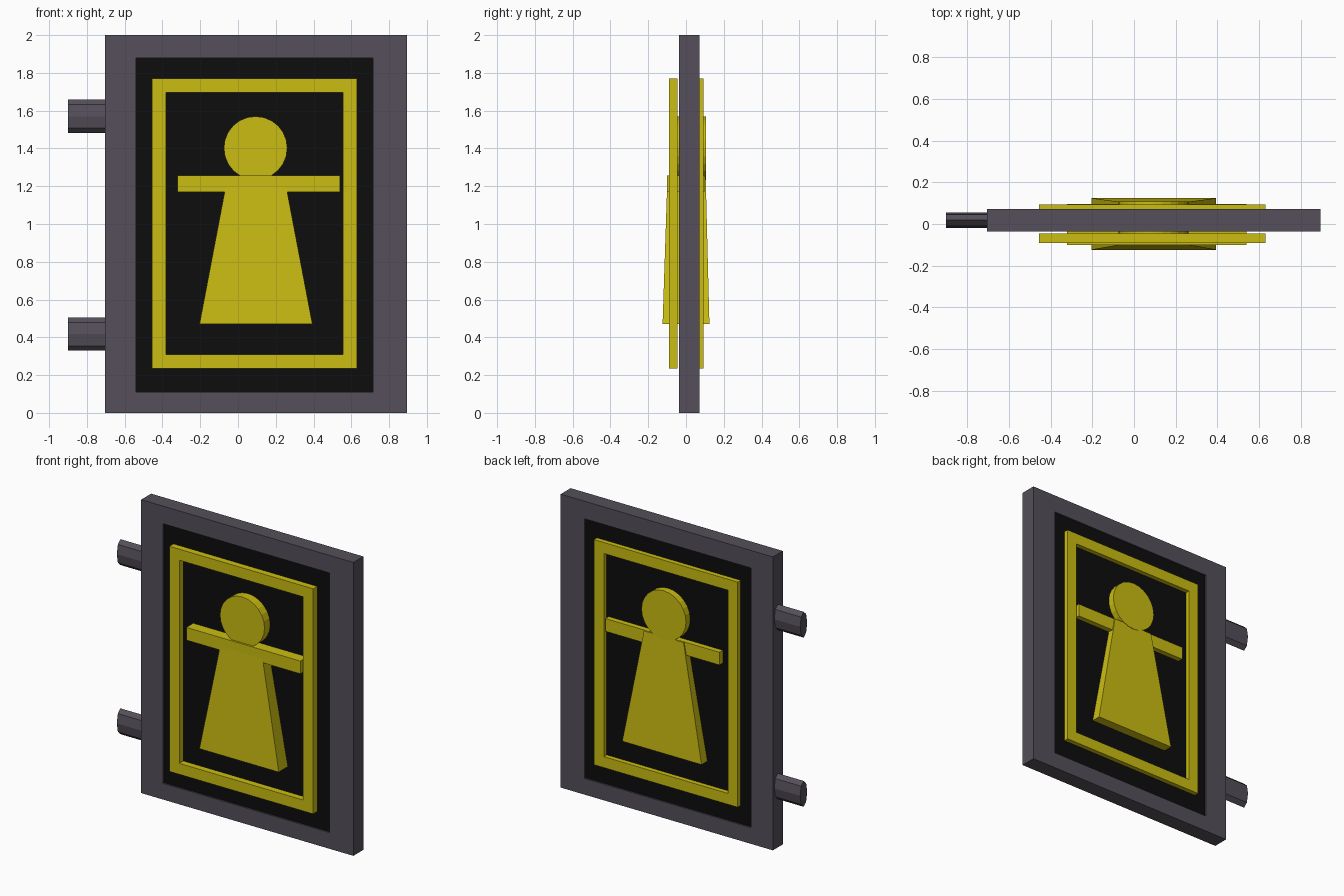
import bpy, bmesh, math
from mathutils import Matrix

if "Cube" in bpy.data.objects:
    bpy.data.objects.remove(bpy.data.objects["Cube"])


def material(name, rgb):
    m = bpy.data.materials.new(name)
    m.diffuse_color = (*rgb, 1)
    m.use_nodes = True
    m.node_tree.nodes["Principled BSDF"].inputs["Base Color"].default_value = m.diffuse_color
    return m


GREY = material("dark_grey", (0.09, 0.078, 0.1))
BLACK = material("black", (0.004, 0.004, 0.004))
YELLOW = material("yellow", (0.6, 0.51, 0.006))


def finish(name, bm, mat):
    bmesh.ops.recalc_face_normals(bm, faces=bm.faces)
    me = bpy.data.meshes.new(name)
    bm.to_mesh(me)
    bm.free()
    me.materials.append(mat)
    ob = bpy.data.objects.new(name, me)
    bpy.context.collection.objects.link(ob)
    return ob


def box(name, x, y, z, mat):
    bm = bmesh.new()
    bmesh.ops.create_cube(bm, size=1)
    for v in bm.verts:
        v.co = [(a[0] + a[1]) / 2 + c * (a[1] - a[0]) for a, c in zip((x, y, z), v.co)]
    return finish(name, bm, mat)


def border(name, outer, inner, y, mat):
    """Rectangular ring; outer and inner are (x0, x1, z0, z1)."""
    bm = bmesh.new()
    rings = []
    for x0, x1, z0, z1 in (outer, inner):
        for d in y:
            rings.append([bm.verts.new((px, d, pz)) for px, pz in
                          ((x0, z0), (x1, z0), (x1, z1), (x0, z1))])
    of, ob, nf, nb = rings
    for a, b in ((of, ob), (ob, nb), (nb, nf), (nf, of)):
        for i in range(4):
            j = (i + 1) % 4
            bm.faces.new((a[i], a[j], b[j], b[i]))
    return finish(name, bm, mat)


def cylinder(name, centre, scale, sides, axis, mat):
    """Unit cylinder turned to lie along x or y, then scaled."""
    bm = bmesh.new()
    turn = Matrix.Rotation(math.pi / 2, 4, 'Y' if axis == 'x' else 'X')
    bmesh.ops.create_cone(bm, cap_ends=True, segments=sides, radius1=1, radius2=1,
                          depth=1, matrix=turn)
    bmesh.ops.scale(bm, vec=scale, verts=bm.verts)
    bmesh.ops.translate(bm, vec=centre, verts=bm.verts)
    return finish(name, bm, mat)


# Sign frame and recessed panel
opening = (-0.54, 0.715, 0.11, 1.88)
border("sign_frame", (-0.705, 0.895, 0, 2), opening, (-0.036, 0.071), GREY)
box("sign_panel", opening[:2], (-0.026, 0.061), opening[2:], BLACK)

# Wall mounting pegs, flattened octagons
for label, z in (("lower", 0.417), ("upper", 1.57)):
    cylinder(label + "_peg", (-0.8, 0.018, z), (0.2, 0.038, 0.088), 8, 'x', GREY)

# Yellow borders on both faces
for label, y in (("front", (-0.09, -0.045)), ("back", (0.048, 0.093))):
    border(label + "_border", (-0.455, 0.63, 0.235, 1.77),
           (-0.38, 0.555, 0.31, 1.695), y, YELLOW)

# Figure passing through the panel
cylinder("figure_head", (0.093, 0.01, 1.402), (0.168, 0.194, 0.168), 24, 'y', YELLOW)
box("figure_arms", (-0.32, 0.54), (-0.1, 0.097), (1.17, 1.257), YELLOW)
body = box("figure_body", (-0.204, 0.394), (-0.124, 0.124), (0.47, 1.255), YELLOW)
for v in body.data.vertices:
    if v.co.z > 1:
        v.co.x = 0.095 + (v.co.x - 0.095) * 0.5
        v.co.y = 0.104 if v.co.y > 0 else -0.098
